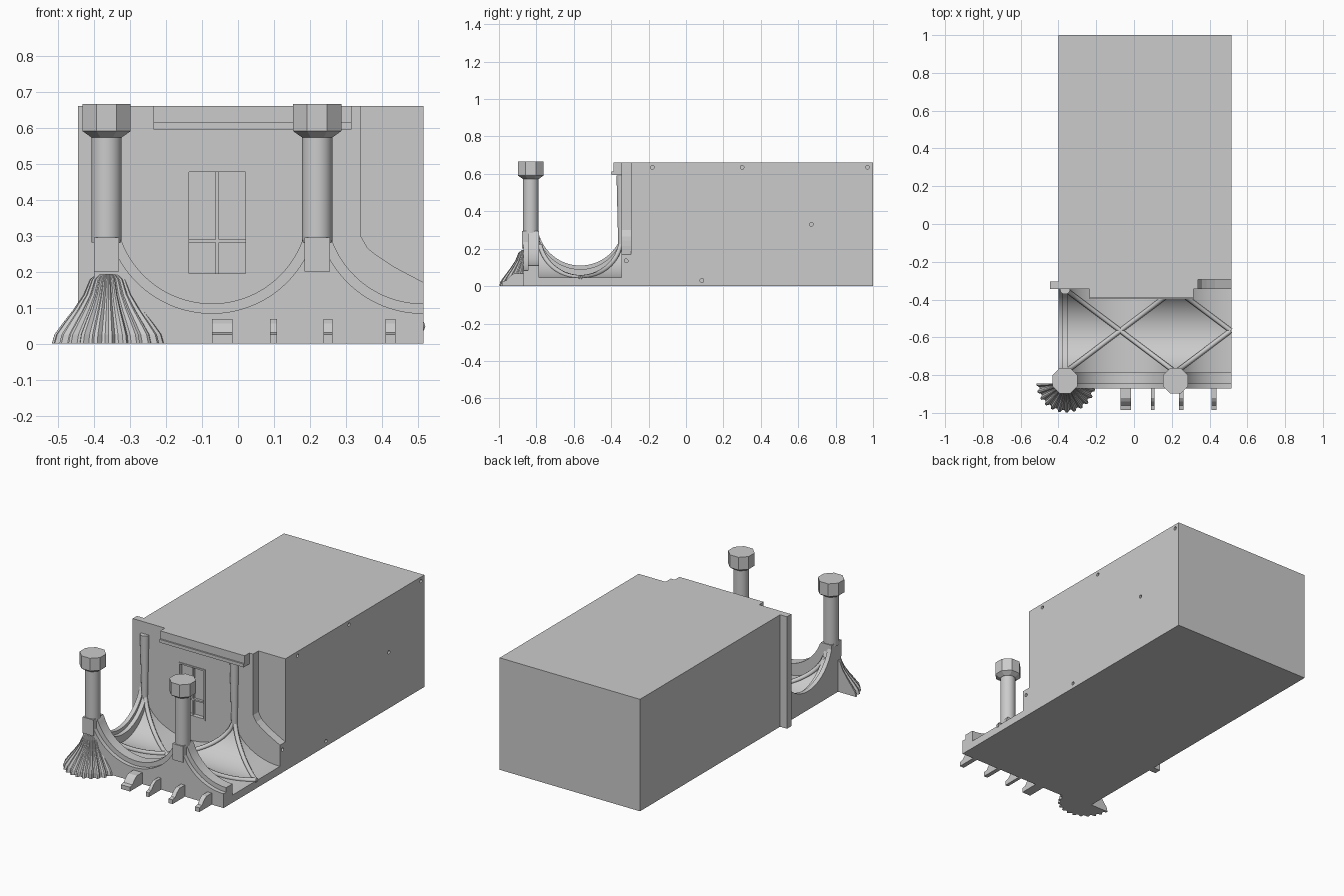
import bpy, bmesh, math
from mathutils import Matrix, Vector

old = bpy.data.objects.get("Cube")
if old:
    bpy.data.objects.remove(old, do_unlink=True)

stone = bpy.data.materials.new("grey_stone")
stone.use_nodes = True
stone.diffuse_color = (0.6, 0.6, 0.6, 1)
stone.node_tree.nodes["Principled BSDF"].inputs["Base Color"].default_value = (0.6, 0.6, 0.6, 1)


def finish(name, bm, smooth=False):
    bmesh.ops.recalc_face_normals(bm, faces=bm.faces)
    me = bpy.data.meshes.new(name)
    bm.to_mesh(me)
    bm.free()
    me.materials.append(stone)
    if smooth:
        for p in me.polygons:
            p.use_smooth = True
        me.set_sharp_from_angle(angle=math.radians(30))
    ob = bpy.data.objects.new(name, me)
    bpy.context.collection.objects.link(ob)
    return ob


def box(name, x0, x1, y0, y1, z0, z1):
    bm = bmesh.new()
    size = Matrix.Diagonal((x1 - x0, y1 - y0, z1 - z0, 1))
    mid = Matrix.Translation(((x0 + x1) / 2, (y0 + y1) / 2, (z0 + z1) / 2))
    bmesh.ops.create_cube(bm, size=1, matrix=mid @ size)
    return finish(name, bm)


def prism(name, pts, axis, lo, hi, smooth=False):
    """Extrude a (horizontal, z) profile along x or y."""
    bm = bmesh.new()
    place = (lambda h, z: (lo, h, z)) if axis == "x" else (lambda h, z: (h, lo, z))
    face = bm.faces.new([bm.verts.new(place(h, z)) for h, z in pts])
    out = bmesh.ops.extrude_face_region(bm, geom=[face])
    move = Vector((hi - lo, 0, 0)) if axis == "x" else Vector((0, hi - lo, 0))
    bmesh.ops.translate(bm, vec=move, verts=[v for v in out["geom"] if isinstance(v, bmesh.types.BMVert)])
    return finish(name, bm, smooth)


def lathe(name, x, y, profile, sides, smooth):
    """Stack rings of (radius, z) with flats facing the axes."""
    bm = bmesh.new()
    rings = []
    for r, z in profile:
        angles = [math.tau * (i + 0.5) / sides for i in range(sides)]
        rings.append([bm.verts.new((x + r * math.cos(a), y + r * math.sin(a), z)) for a in angles])
    for a, b in zip(rings, rings[1:]):
        for i in range(sides):
            j = (i + 1) % sides
            bm.faces.new((a[i], a[j], b[j], b[i]))
    bm.faces.new(rings[0])
    bm.faces.new(rings[-1])
    return finish(name, bm, smooth)


LEFT, RIGHT = -0.40, 0.515
FRONT, INNER, WALL, BACK = -0.87, -0.785, -0.345, -0.295
BAYS = (-0.0725, 0.5125)
COLUMNS = (-0.365, 0.22)
MID_Y = (INNER + WALL) / 2

# Main block, facade wall with its cut-away corner, and side strip
block = box("main_block", LEFT, RIGHT, BACK, 1, 0, 0.66)
facade = prism("facade_wall", [(LEFT, 0), (RIGHT, 0), (RIGHT, 0.17), (0.43, 0.215), (0.385, 0.245),
                               (0.36, 0.265), (0.34, 0.30), (0.34, 0.66), (LEFT, 0.66)], "y", WALL, BACK)
box("side_strip", -0.445, LEFT, WALL, -0.305, 0, 0.66)
box("roof_lintel", -0.235, 0.315, -0.388, WALL, 0.612, 0.66)
box("lintel_ledge", -0.235, 0.315, -0.397, WALL, 0.595, 0.614)

# Bolt holes and window opening, cut from the block and wall
cut = bmesh.new()
for y, z in [(-0.18, 0.635), (0.3, 0.635), (0.97, 0.635), (0.67, 0.33), (0.085, 0.03), (-0.32, 0.135)]:
    spot = Matrix.Translation((RIGHT, y, z)) @ Matrix.Rotation(math.pi / 2, 4, "Y")
    bmesh.ops.create_cone(cut, cap_ends=True, segments=16, radius1=0.01, radius2=0.01, depth=0.04, matrix=spot)
opening = Matrix.Translation((-0.0575, WALL, 0.335)) @ Matrix.Diagonal((0.175, 0.04, 0.30, 1))
bmesh.ops.create_cube(cut, size=1, matrix=opening)
cutter = finish("hole_cutter", cut)
cutter.hide_render = True
for ob in (block, facade):
    mod = ob.modifiers.new("holes", "BOOLEAN")
    mod.object = cutter
    mod.solver = "EXACT"
    bpy.context.view_layer.objects.active = ob
    bpy.ops.object.modifier_apply(modifier=mod.name)
bpy.data.objects.remove(cutter, do_unlink=True)

# Window frame and bars
for n, (x0, x1, z0, z1) in enumerate([(-0.145, -0.136, 0.185, 0.485), (0.021, 0.03, 0.185, 0.485),
                                      (-0.136, 0.021, 0.476, 0.485), (-0.136, 0.021, 0.185, 0.194),
                                      (-0.062, -0.053, 0.194, 0.476), (-0.136, 0.021, 0.28, 0.289)]):
    box(f"window_bar_{n}", x0, x1, WALL - 0.004 if n < 4 else WALL + 0.005, -0.32, z0, z1)

# Base slab
box("base_slab", LEFT, RIGHT, FRONT, WALL, 0, 0.04)


# Stepped front arcade with upturned arches
def arcade(radius):
    pts = [(LEFT, 0), (RIGHT, 0)]
    n = 120
    for i in range(n + 1):
        x = RIGHT + (LEFT - RIGHT) * i / n
        d = min(abs(x - b) for b in BAYS)
        top = 0.379 - math.sqrt(max(radius ** 2 - d ** 2, 0))
        pts.append((x, min(top, 0.295)))
    return pts


prism("arcade_face", arcade(0.295), "y", FRONT, -0.845, True)
prism("arcade_moulding", arcade(0.268), "y", -0.845, INNER, True)
for x in COLUMNS:
    box("column_pier", x - 0.035, x + 0.035, FRONT - 0.006, INNER, 0.2, 0.295)


# Upturned groin vault between arcade and facade
def height(x, y):
    dx = min(min(abs(x - b) for b in BAYS) / 0.2925, 1)
    dy = min(abs(y - MID_Y) / 0.22, 1)
    return 0.26 - 0.215 * math.sqrt(1 - min(dx, dy) ** 2)


bm = bmesh.new()
nx, ny = 84, 44
grid = [[bm.verts.new((x, y, height(x, y))) for y in [INNER + (WALL - INNER) * j / ny for j in range(ny + 1)]]
        for x in [LEFT + (RIGHT - LEFT) * i / nx for i in range(nx + 1)]]
for i in range(nx):
    for j in range(ny):
        bm.faces.new((grid[i][j], grid[i + 1][j], grid[i + 1][j + 1], grid[i][j + 1]))
rim = bmesh.ops.extrude_edge_only(bm, edges=[e for e in bm.edges if e.is_boundary])
for v in rim["geom"]:
    if isinstance(v, bmesh.types.BMVert):
        v.co.z = 0.02
finish("vault_floor", bm, True)

# End arch closing the vault
end = [(INNER, 0), (WALL, 0)]
for i in range(33):
    y = WALL + (INNER - WALL) * i / 32
    end.append((y, 0.341 - math.sqrt(0.231 ** 2 - (y - MID_Y) ** 2)))
prism("end_arch", end, "x", LEFT, -0.375, True)
prism("end_arch_rib", [(y, max(z - 0.02, 0)) for y, z in end], "x", -0.375, -0.35, True)

# Diagonal vault ribs
for b in BAYS:
    for sx in (-1, 1):
        if b + sx * 0.2 > RIGHT:
            continue
        for sy in (-1, 1):
            curve = bpy.data.curves.new("vault_rib", "CURVE")
            curve.dimensions = "3D"
            curve.bevel_depth = 0.013
            curve.bevel_resolution = 1
            curve.use_fill_caps = True
            line = curve.splines.new("POLY")
            line.points.add(20)
            for k, p in enumerate(line.points):
                t = 0.98 * k / 20
                x, y = b + sx * 0.2925 * t, MID_Y + sy * 0.22 * t
                p.co = (x, y, height(x, y) + 0.003, 1)
            curve.materials.append(stone)
            bpy.context.collection.objects.link(bpy.data.objects.new("vault_rib", curve))

# Free columns with octagonal capitals, and slim wall shafts behind them
cap = 0.067 / math.cos(math.pi / 8)
for x in COLUMNS:
    lathe("column_shaft", x, -0.83, [(0.042, 0.28), (0.042, 0.58)], 32, True)
    lathe("column_capital", x, -0.83, [(0.045, 0.572), (cap, 0.59), (cap, 0.665)], 8, False)
    lathe("wall_shaft", x, WALL, [(0.018, 0.22), (0.027, 0.59)], 16, True)

# Fluted half-cone buttress
bm = bmesh.new()
steps, rows = 48, []
for r, z in [(0.157, 0), (0.15, 0.025), (0.128, 0.055), (0.097, 0.095), (0.07, 0.135), (0.052, 0.178), (0.034, 0.192)]:
    row = []
    for i in range(steps + 1):
        a = math.pi + math.pi * i / steps
        q = r * (1 if i % 4 in (0, 1) else 0.91)
        row.append(bm.verts.new((-0.36 + q * math.cos(a), -0.845 + q * math.sin(a) * 0.98, z)))
    rows.append(row)
for a, b in zip(rows, rows[1:]):
    for i in range(steps):
        bm.faces.new((a[i], a[i + 1], b[i + 1], b[i]))
bm.faces.new(rows[0])
bm.faces.new(rows[-1])
bm.faces.new([r[0] for r in rows] + [r[-1] for r in reversed(rows)])
finish("fluted_buttress", bm)

# Small stepped brackets along the front foot
bracket = [(FRONT, 0), (-0.985, 0), (-0.985, 0.025), (-0.962, 0.03), (-0.94, 0.055), (-0.92, 0.068), (FRONT, 0.068)]
for x0, x1 in [(-0.072, -0.015), (0.089, 0.108), (0.238, 0.263), (0.41, 0.438)]:
    prism("foot_bracket", bracket, "x", x0, x1)
